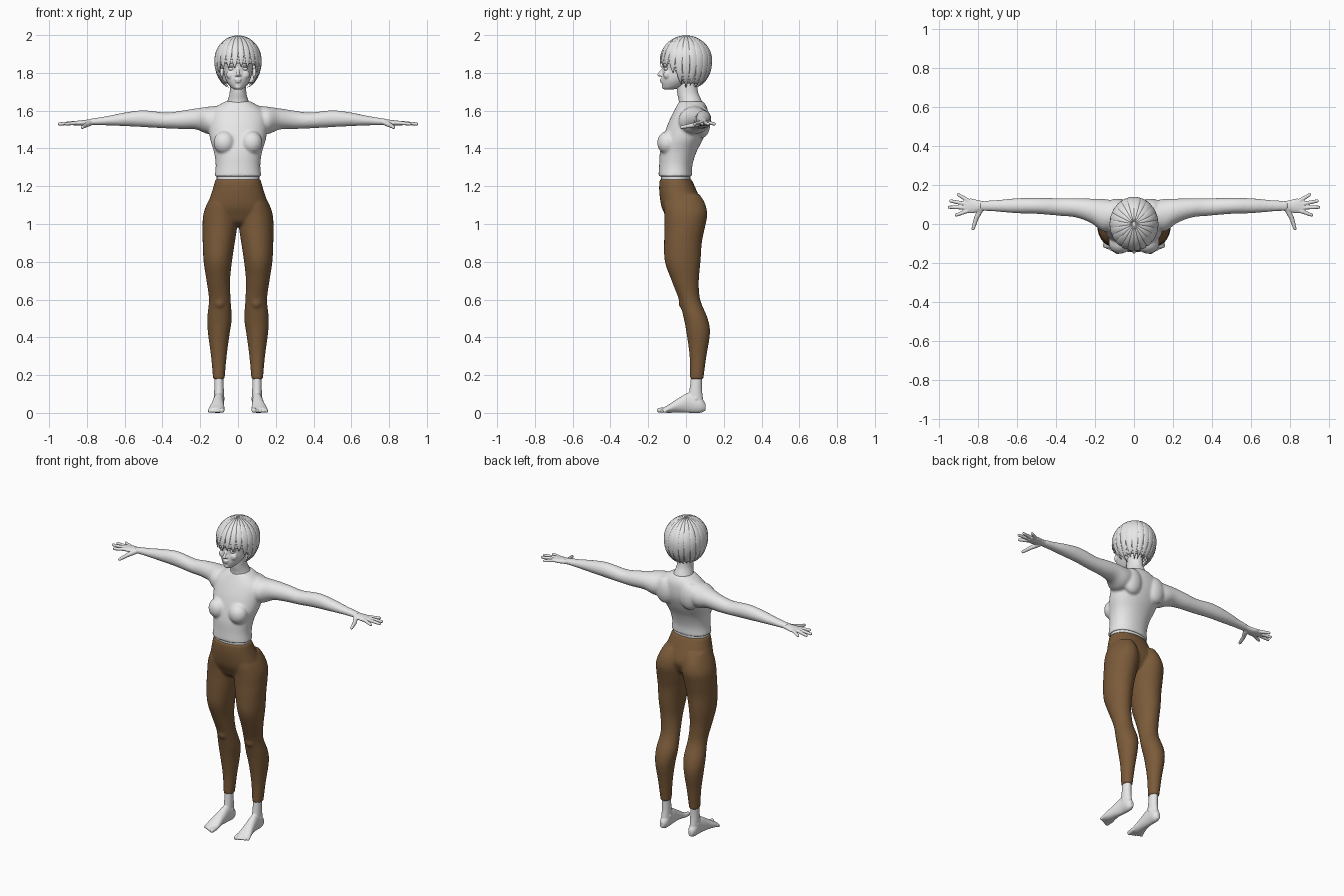
import bpy, bmesh, math, random
from mathutils import Vector, Matrix

if "Cube" in bpy.data.objects:
    bpy.data.objects.remove(bpy.data.objects["Cube"])
rng = random.Random(4)
AXES = {"x": (0, 1, 2), "y": (1, 0, 2), "z": (2, 0, 1)}
SIDES = (1, -1)


def material(name, colour):
    m = bpy.data.materials.new(name)
    m.use_nodes = True
    m.diffuse_color = colour
    m.node_tree.nodes["Principled BSDF"].inputs["Base Color"].default_value = colour
    return m


pale = material("pale grey", (.8, .8, .8, 1))
brown = material("brown", (.2, .105, .042, 1))


def spline(rows, steps=4):
    """Catmull-Rom interpolation of section rows."""
    out = []
    for i in range(len(rows) - 1):
        a, b, c, d = (rows[min(max(k, 0), len(rows) - 1)] for k in (i - 1, i, i + 1, i + 2))
        for s in range(steps):
            t = s / steps
            out.append([q + t / 2 * (r - p + t * (2 * p - 5 * q + 4 * r - u + t * (3 * (q - r) + u - p)))
                        for p, q, r, u in zip(a, b, c, d)])
    return out + [list(rows[-1])]


def skin(bm, rings):
    """Bridge closed rings of points and cap both ends."""
    loops = [[bm.verts.new(p) for p in ring] for ring in rings]
    for lo, hi in zip(loops, loops[1:]):
        for i in range(len(lo)):
            j = (i + 1) % len(lo)
            bm.faces.new((lo[i], lo[j], hi[j], hi[i]))
    bm.faces.new(loops[0])
    bm.faces.new(loops[-1])


def loft(bm, axis, rows, side=1, power=1, n=28):
    """Rows hold the position on the axis, then the two extents of each section."""
    along, u, v = AXES[axis]
    rings = []
    for t, u0, u1, v0, v1 in spline(rows):
        ring = []
        for k in range(n):
            c, s = math.cos(math.tau * k / n), math.sin(math.tau * k / n)
            p = [0, 0, 0]
            p[along] = t
            p[u] = (u0 + u1) / 2 + (u1 - u0) / 2 * math.copysign(abs(c) ** power, c)
            p[v] = (v0 + v1) / 2 + (v1 - v0) / 2 * math.copysign(abs(s) ** power, s)
            p[0] *= side
            ring.append(p)
        rings.append(ring)
    skin(bm, rings)


def symmetric(rows):
    return [(z, -w, w, front, back) for z, w, front, back in rows]


def ball(bm, centre, radii, side=1):
    x, y, z = centre
    bmesh.ops.create_uvsphere(bm, u_segments=20, v_segments=12, radius=1,
                              matrix=Matrix.Translation((x * side, y, z)) @ Matrix.Diagonal((*radii, 1)))


def digit(bm, base, tip, r0, r1, side=1):
    """A finger or toe: tapered rod with round ends."""
    p, q = (Vector((v[0] * side, v[1], v[2])) for v in (base, tip))
    turn = (q - p).to_track_quat("Z", "Y").to_matrix().to_4x4()
    bmesh.ops.create_cone(bm, cap_ends=True, segments=14, radius1=r0, radius2=r1, depth=(q - p).length,
                          matrix=Matrix.Translation((p + q) / 2) @ turn)
    ball(bm, p, (r0, r0, r0))
    ball(bm, q, (r1, r1, r1))


def finish(bm, name, mat, voxel=0, smooth=0):
    bmesh.ops.recalc_face_normals(bm, faces=bm.faces)
    for f in bm.faces:
        f.smooth = True
    mesh = bpy.data.meshes.new(name)
    bm.to_mesh(mesh)
    bm.free()
    mesh.materials.append(mat)
    ob = bpy.data.objects.new(name, mesh)
    bpy.context.collection.objects.link(ob)
    if voxel:
        fuse = ob.modifiers.new("fuse", "REMESH")
        fuse.mode = "VOXEL"
        fuse.voxel_size = voxel
        fuse.use_smooth_shade = True
    if smooth:
        relax = ob.modifiers.new("relax", "SMOOTH")
        relax.factor = .5
        relax.iterations = smooth
    return ob


# Top with sleeves: torso, bust, shoulder blades and arms fused together
bm = bmesh.new()
loft(bm, "z", symmetric([
    (1.252, .124, -.146, .032), (1.31, .118, -.142, .034), (1.38, .127, -.138, .055), (1.45, .148, -.122, .09),
    (1.52, .155, -.1, .115), (1.58, .15, -.073, .118), (1.62, .115, -.052, .11), (1.65, .066, -.035, .09)]),
    power=.92, n=40)
for s in SIDES:
    ball(bm, (.072, -.097, 1.43), (.058, .056, .062), s)
    ball(bm, (.085, .085, 1.54), (.065, .045, .085), s)
    loft(bm, "x", [
        (.06, 0, .11, 1.5, 1.63), (.15, -.04, .128, 1.475, 1.622), (.22, .005, .13, 1.5, 1.612),
        (.3, .034, .132, 1.503, 1.6), (.38, .042, .132, 1.506, 1.59), (.5, .052, .134, 1.513, 1.602),
        (.6, .055, .132, 1.518, 1.59), (.7, .063, .123, 1.522, 1.57), (.79, .068, .117, 1.523, 1.556)], s)
finish(bm, "top", pale, .007, 7)

# Midriff showing between the top and the leggings
bm = bmesh.new()
loft(bm, "z", symmetric([(1.2, .112, -.13, .02), (1.28, .114, -.134, .026)]), power=.92)
finish(bm, "midriff", pale)

# Leggings: pelvis and two legs fused together
bm = bmesh.new()
loft(bm, "z", symmetric([
    (1.238, .119, -.139, .028), (1.18, .135, -.142, .055), (1.1, .16, -.132, .085), (1.05, .165, -.112, .075),
    (1.01, .11, -.09, .05), (.99, .04, -.06, .02)]), power=.92, n=40)
for s in SIDES:
    loft(bm, "z", [
        (1.16, .03, .135, -.1, .07), (1.11, .01, .163, -.117, .1), (1.05, .001, .184, -.115, .113),
        (.98, .005, .188, -.114, .1), (.9, .017, .187, -.116, .084), (.8, .032, .182, -.112, .077),
        (.7, .042, .167, -.076, .068), (.6, .039, .154, -.038, .075), (.5, .033, .163, -.012, .115),
        (.42, .044, .159, .003, .127), (.3, .06, .143, .019, .108), (.178, .071, .132, .021, .092)], s)
    ball(bm, (.097, -.005, .585), (.035, .035, .04), s)
finish(bm, "leggings", brown, .007, 5)

# Hands
FINGERS = [((.85, .12), (.9, .15)), ((.865, .103), (.938, .118)),
           ((.865, .084), (.946, .086)), ((.855, .066), (.91, .046))]
for s, label in zip(SIDES, ("left", "right")):
    bm = bmesh.new()
    loft(bm, "x", [(.75, .07, .115, 1.526, 1.554), (.79, .064, .12, 1.522, 1.553),
                   (.83, .055, .13, 1.52, 1.549), (.872, .06, .127, 1.522, 1.544)], s)
    for (bx, by), (tx, ty) in FINGERS:
        digit(bm, (bx, by, 1.535), (tx, ty, 1.53), .011, .0085, s)
    digit(bm, (.785, .075, 1.533), (.808, .03, 1.522), .015, .012, s)
    digit(bm, (.808, .03, 1.522), (.824, -.024, 1.512), .012, .009, s)
    finish(bm, label + "_hand", pale, .0035, 3)

# Feet with toes
for s, label in zip(SIDES, ("left", "right")):
    bm = bmesh.new()
    loft(bm, "z", [(.2, .077, .125, .027, .086), (.12, .075, .126, .018, .085), (.04, .074, .128, 0, .096)], s)
    loft(bm, "y", [(.103, .088, .114, .012, .05), (.075, .074, .127, 0, .085), (.02, .074, .13, 0, .108),
                   (-.04, .074, .141, .002, .078), (-.09, .071, .154, 0, .045), (-.122, .076, .152, .002, .026)], s)
    for i in range(5):
        r = .0135 if i == 0 else .0105 - i * .0005
        x = .083 + i * .0165
        digit(bm, (x, -.1, .018), (x + .002, -.142 + .007 * i, r), r, r, s)
    ball(bm, (.1, .052, .075), (.031, .02, .02), s)
    finish(bm, label + "_foot", pale, .004, 3)

# Neck
bm = bmesh.new()
loft(bm, "z", symmetric([(1.6, .075, -.04, .1), (1.65, .056, -.038, .084), (1.69, .045, -.046, .066),
                         (1.73, .043, -.05, .06), (1.78, .044, -.05, .06)]))
finish(bm, "neck", pale)

# Head with nose, lips, cheeks and ears
bm = bmesh.new()
loft(bm, "z", symmetric([
    (1.711, .016, -.112, -.075), (1.722, .035, -.122, -.03), (1.75, .057, -.129, .02), (1.78, .07, -.129, .06),
    (1.82, .078, -.123, .1), (1.87, .085, -.126, .11), (1.93, .078, -.105, .1), (1.97, .045, -.06, .06)]))
digit(bm, (0, -.117, 1.828), (0, -.143, 1.79), .006, .0095)
ball(bm, (0, -.13, 1.765), (.02, .009, .006))
ball(bm, (0, -.128, 1.754), (.016, .009, .006))
ball(bm, (0, -.114, 1.726), (.018, .014, .013))
for s in SIDES:
    ball(bm, (.009, -.13, 1.787), (.008, .009, .007), s)
    ball(bm, (.036, -.1, 1.79), (.026, .02, .025), s)
    ball(bm, (.088, .012, 1.795), (.011, .018, .03), s)
finish(bm, "head", pale, .004, 3)

# Eyes and upper lids
for s, label in zip(SIDES, ("left", "right")):
    bm = bmesh.new()
    ball(bm, (.033, -.104, 1.822), (.018, .013, .011), s)
    finish(bm, label + "_eye", pale)
    bm = bmesh.new()
    ball(bm, (.034, -.106, 1.833), (.022, .015, .004), s)
    finish(bm, label + "_eyelid", pale)


def hair_point(az, pol, scale):
    """Point on the hair shell; azimuth zero is the front."""
    r = math.sin(pol) if pol < math.pi / 2 else max(math.sin(pol), 0) ** .8
    height = math.cos(pol) * (.13 if pol < math.pi / 2 else .15)
    return (.122 * r * math.sin(az) * scale, -.136 * r * math.cos(az) * scale, 1.865 + height * scale)


def polar(z):
    return math.acos(max(-1, (z - 1.865) / (.13 if z > 1.865 else .15)))


def hair_edge(az):
    """Hem height of the bob: a fringe in front, lower at the sides and back."""
    a = abs(math.degrees(math.remainder(az, math.tau)))
    f = min(max((a - 45) / 45, 0), 1)
    return 1.852 - .107 * f * f * (3 - 2 * f)


# Hair cap
bm = bmesh.new()
rings = []
for i in range(1, 25):
    angles = [math.tau * k / 64 for k in range(64)]
    rings.append([hair_point(a, .02 + polar(hair_edge(a)) * i / 24, .99) for a in angles])
skin(bm, rings)
bm.faces.ensure_lookup_table()
bmesh.ops.delete(bm, geom=[bm.faces[-1]], context="FACES_ONLY")
cap = finish(bm, "hair_cap", pale)
shell = cap.modifiers.new("thickness", "SOLIDIFY")
shell.thickness = .01

# Hair locks wrapped over the cap, each tapering to a tip
bm = bmesh.new()
LOCKS = 22
for i in range(LOCKS):
    az = math.tau * (i + .5) / LOCKS
    front = math.cos(az) > .5
    tip = hair_edge(az) - (rng.uniform(.015, .035) if front else rng.uniform(.008, .022))
    if abs(math.cos(az) - .15) < .2:
        tip -= .02
    half, end = math.radians(rng.uniform(9, 11.5)), polar(max(tip, 1.722))
    rings = []
    for j in range(19):
        t = j / 18
        w = half * (1 - .93 * t ** 5)
        thick = .028 * (1 - .7 * t ** 4)
        rings.append([hair_point(az + w * math.cos(q), .08 + (end - .08) * t, 1 + thick * math.sin(q))
                      for q in (math.tau * k / 12 for k in range(12))])
    skin(bm, rings)
finish(bm, "hair_locks", pale)
